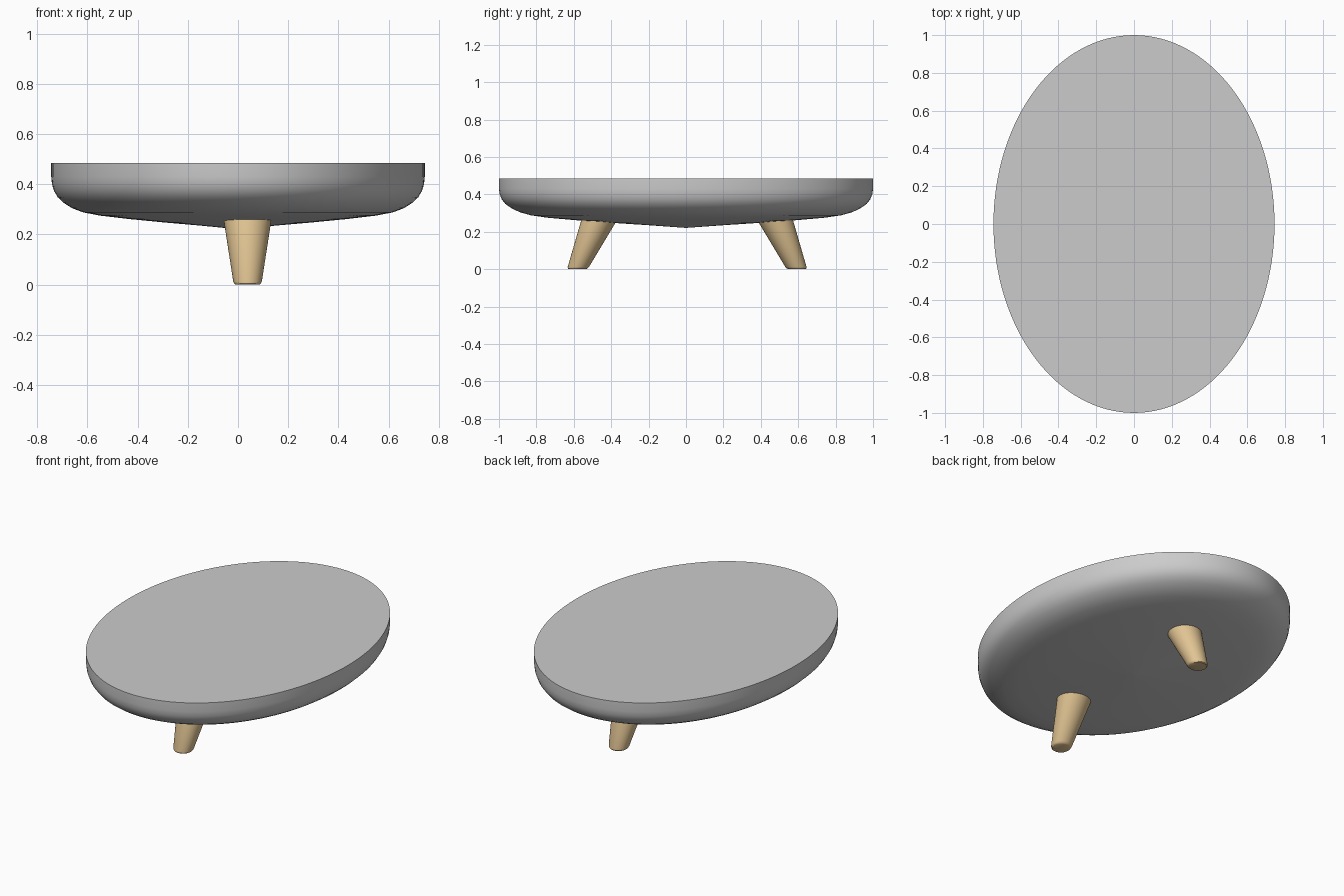
import bpy, bmesh, math

if "Cube" in bpy.data.objects:
    bpy.data.objects.remove(bpy.data.objects["Cube"])


def lathe(name, rings, sides, color=None):
    """Stack elliptical rings (cx, cy, z, rx, ry) into a capped solid."""
    bm = bmesh.new()
    loops = []
    for cx, cy, z, rx, ry in rings:
        loops.append([bm.verts.new((cx + rx * math.cos(2 * math.pi * i / sides),
                                    cy + ry * math.sin(2 * math.pi * i / sides), z))
                      for i in range(sides)])
    for a, b in zip(loops, loops[1:]):
        for i in range(sides):
            j = (i + 1) % sides
            bm.faces.new((a[i], a[j], b[j], b[i]))
    bm.faces.new(loops[0][::-1])
    bm.faces.new(loops[-1])
    bmesh.ops.recalc_face_normals(bm, faces=bm.faces)
    mesh = bpy.data.meshes.new(name)
    bm.to_mesh(mesh)
    bm.free()
    obj = bpy.data.objects.new(name, mesh)
    bpy.context.collection.objects.link(obj)
    if color:
        mat = bpy.data.materials.new(name + "_wood")
        mat.diffuse_color = color
        mat.use_nodes = True
        mat.node_tree.nodes["Principled BSDF"].inputs["Base Color"].default_value = mat.diffuse_color
        mesh.materials.append(mat)
    bpy.ops.object.select_all(action='DESELECT')
    obj.select_set(True)
    bpy.context.view_layer.objects.active = obj
    bpy.ops.object.shade_smooth_by_angle(angle=math.radians(35))
    return obj


# Oval body: flat top, rounded rim, shallow conical underside
profile = [(0.004, 0.221), (0.2, 0.235), (0.4, 0.248), (0.58, 0.261), (0.74, 0.275),
           (0.83, 0.288), (0.89, 0.305), (0.935, 0.327), (0.965, 0.348),
           (0.985, 0.373), (0.996, 0.4), (1.0, 0.43), (1.0, 0.484)]
lathe("oval_top", [(0, 0, z, 0.744 * r, r) for r, z in profile], 128)

# Two splayed, tapered wooden legs
wood = (0.75, 0.55, 0.29, 1)
for name, side, shift in (("front_leg", -1, 0.0), ("back_leg", 1, 0.012)):
    rings = []
    for z, inset in ((0.0, 0.008), (0.004, 0.003), (0.012, 0.0), (0.275, 0.0)):
        r = 0.055 + 0.155 * z - inset
        y = side * (0.581 - 0.445 * z + shift)
        rings.append((0.038, y, z, r, r))
    lathe(name, rings, 48, wood)
